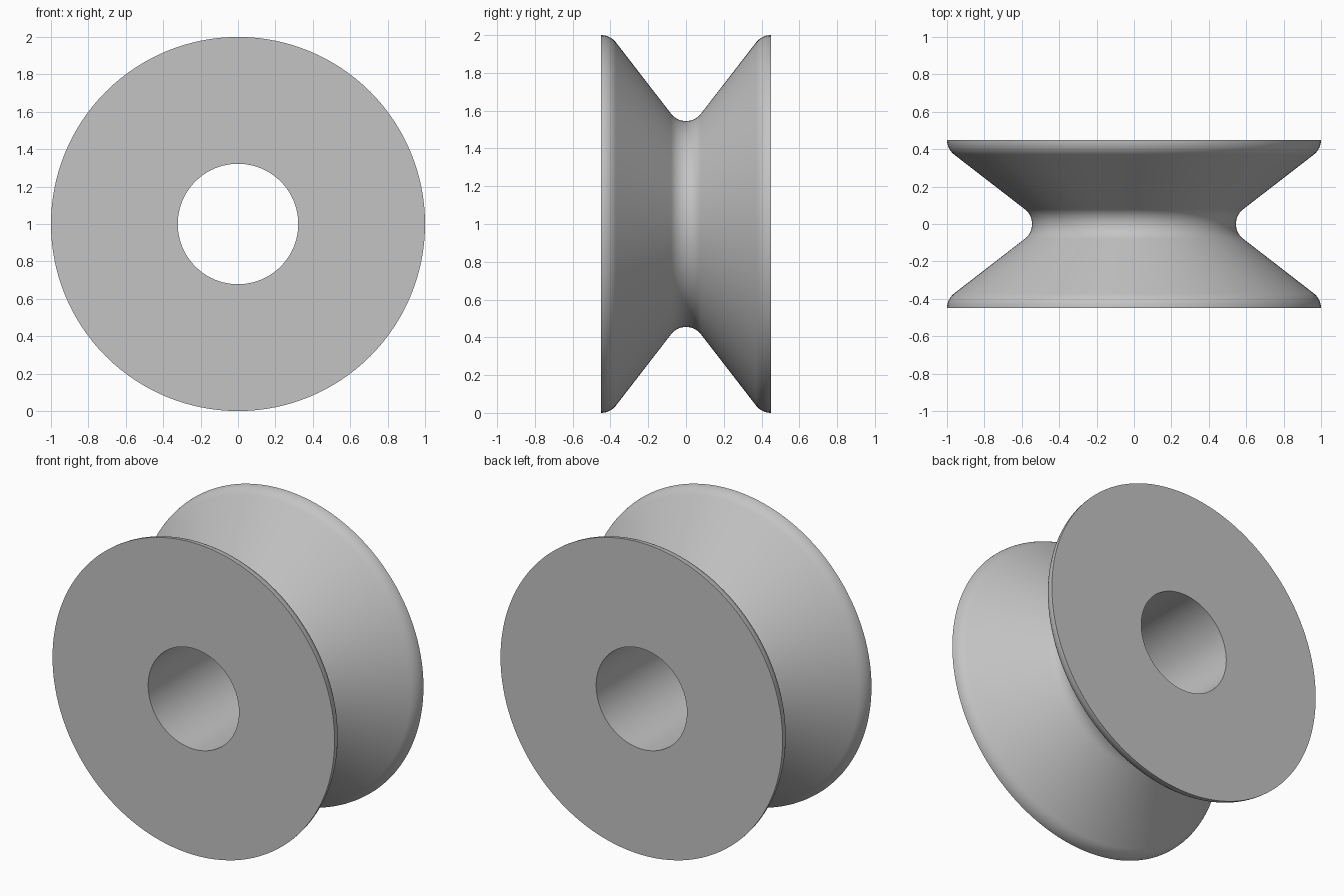
import bpy
import bmesh
from math import sin, cos, pi, radians
from mathutils import Matrix, Vector

cube = bpy.data.objects.get("Cube")
if cube:
    bpy.data.objects.remove(cube, do_unlink=True)

HALF_WIDTH, RIM, BORE, FLOOR = 0.45, 1.0, 0.322, 0.545
FILLET, SLOPE, STEPS, SIDES = 0.1, radians(52.2), 8, 128

grey = bpy.data.materials.new("plain grey")
grey.use_nodes = True
colour = (0.55, 0.55, 0.55, 1)
grey.diffuse_color = colour
grey.node_tree.nodes["Principled BSDF"].inputs["Base Color"].default_value = colour

# Half of the groove section as (y, radius): rounded floor, then rounded rim
angles = [SLOPE * i / STEPS for i in range(STEPS + 1)]
floor_arc = [(FILLET * sin(a), FLOOR + FILLET * (1 - cos(a))) for a in angles]
rim_arc = [(HALF_WIDTH - FILLET * sin(a), RIM - FILLET * (1 - cos(a)))
           for a in reversed(angles)]
half = floor_arc + rim_arc + [(HALF_WIDTH, BORE)]
section = [(-y, r) for y, r in reversed(half[1:])] + half

# Roller: closed section spun about the y axis
bm = bmesh.new()
verts = [bm.verts.new((r, y, 0)) for y, r in section]
edges = [bm.edges.new((v, verts[i - 1])) for i, v in enumerate(verts)]
bmesh.ops.spin(bm, geom=verts + edges, cent=(0, 0, 0), axis=(0, 1, 0),
               angle=2 * pi, steps=SIDES, use_merge=True)
bmesh.ops.remove_doubles(bm, verts=bm.verts, dist=0.0001)
bmesh.ops.recalc_face_normals(bm, faces=bm.faces)
bmesh.ops.transform(bm, matrix=Matrix.Translation(Vector((0, 0, RIM))), verts=bm.verts)
mesh = bpy.data.meshes.new("grooved_roller")
bm.to_mesh(mesh)
bm.free()
mesh.materials.append(grey)

roller = bpy.data.objects.new("grooved_roller", mesh)
bpy.context.collection.objects.link(roller)
bpy.ops.object.select_all(action='DESELECT')
roller.select_set(True)
bpy.context.view_layer.objects.active = roller
bpy.ops.object.shade_smooth_by_angle(angle=radians(30))
